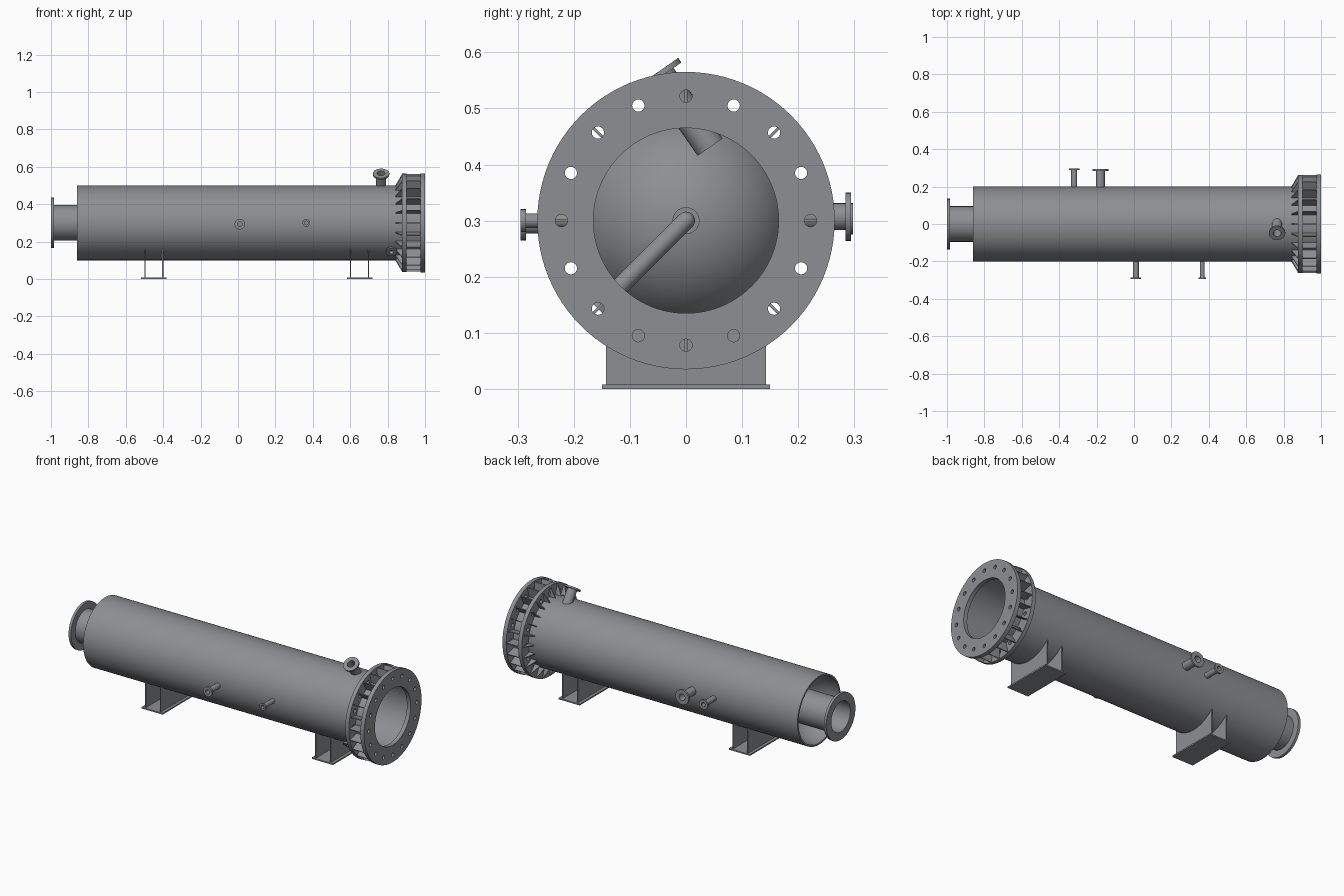
import bpy, bmesh, math
from mathutils import Vector, Matrix

if "Cube" in bpy.data.objects:
    bpy.data.objects.remove(bpy.data.objects["Cube"])

ZC = 0.30                      # height of the vessel axis
STEEL = bpy.data.materials.new("grey_steel")
STEEL.diffuse_color = (0.27, 0.275, 0.29, 1)
STEEL.use_nodes = True
STEEL.node_tree.nodes["Principled BSDF"].inputs["Base Color"].default_value = STEEL.diffuse_color


def finish(name, bm):
    bmesh.ops.recalc_face_normals(bm, faces=bm.faces)
    me = bpy.data.meshes.new(name)
    bm.to_mesh(me)
    bm.free()
    ob = bpy.data.objects.new(name, me)
    bpy.context.collection.objects.link(ob)
    me.materials.append(STEEL)
    bpy.ops.object.select_all(action='DESELECT')
    ob.select_set(True)
    bpy.context.view_layer.objects.active = ob
    bpy.ops.object.shade_smooth_by_angle(angle=math.radians(30))
    return ob


def lathe(name, profile, origin=(0, 0, ZC), axis=(1, 0, 0), n=64):
    """Revolve a closed (distance along axis, radius) outline."""
    rot = Vector((0, 0, 1)).rotation_difference(Vector(axis)).to_matrix().to_4x4()
    mat = Matrix.Translation(origin) @ rot
    bm = bmesh.new()
    rings = []
    for k in range(n):
        a = 2 * math.pi * k / n
        rings.append([bm.verts.new(mat @ Vector((r * math.cos(a), r * math.sin(a), d)))
                      for d, r in profile])
    m = len(profile)
    for k in range(n):
        p, q = rings[k], rings[(k + 1) % n]
        for i in range(m):
            j = (i + 1) % m
            bm.faces.new((p[i], p[j], q[j], q[i]))
    return finish(name, bm)


def plate(bm, pts, thick):
    """Add an extruded polygon to bm, centred on its own plane."""
    pts = [Vector(p) for p in pts]
    nrm = (pts[1] - pts[0]).cross(pts[2] - pts[0]).normalized() * thick
    face = bm.faces.new([bm.verts.new(p - nrm / 2) for p in pts])
    ext = bmesh.ops.extrude_face_region(bm, geom=[face])
    bmesh.ops.translate(bm, vec=nrm, verts=[v for v in ext['geom']
                                            if isinstance(v, bmesh.types.BMVert)])


def drilled_ring(name, x0, x1, r_out, r_in):
    """Flat ring with sixteen bolt holes."""
    cu = bpy.data.curves.new(name, 'CURVE')
    cu.dimensions = '2D'
    cu.fill_mode = 'BOTH'
    cu.extrude = (x1 - x0) / 2
    loops = [(0, 0, r_out, 96), (0, 0, r_in, 96)]
    for k in range(16):
        a = k * math.pi / 8
        loops.append((0.222 * math.cos(a), 0.222 * math.sin(a), 0.011, 16))
    for cx, cy, r, n in loops:
        sp = cu.splines.new('POLY')
        sp.points.add(n - 1)
        sp.use_cyclic_u = True
        for i, p in enumerate(sp.points):
            t = 2 * math.pi * i / n
            p.co = (cx + r * math.cos(t), cy + r * math.sin(t), 0, 1)
    tmp = bpy.data.objects.new(name + "_outline", cu)
    bpy.context.collection.objects.link(tmp)
    dg = bpy.context.evaluated_depsgraph_get()
    me = bpy.data.meshes.new_from_object(tmp.evaluated_get(dg))
    bm = bmesh.new()
    bm.from_mesh(me)
    bpy.data.objects.remove(tmp)
    bpy.data.meshes.remove(me)
    bmesh.ops.remove_doubles(bm, verts=bm.verts, dist=1e-5)
    bm.transform(Matrix.Translation(((x0 + x1) / 2, 0, ZC)) @ Matrix.Rotation(math.pi / 2, 4, 'Y'))
    return finish(name, bm)


def nozzle(name, start, axis, length, r, r_flange, t=0.01):
    """Hollow pipe stub with a flange on its outer end."""
    bore = r * 0.78
    lathe(name, [(0, bore), (0, r), (length - t, r), (length - t, r_flange),
                 (length, r_flange), (length, bore)], start, axis, 32)


# Shell
lathe("shell", [(-0.86, 0.194), (-0.86, 0.2), (0.975, 0.2), (0.975, 0.194)], n=96)

# Inward domed head
steps = [math.pi / 2 * i / 16 for i in range(17)]
dome = [(-0.86 + 0.195 * math.sin(a), max(0.195 * math.cos(a), 0.0005)) for a in steps]
inner = [(-0.86 + 0.190 * math.sin(a), max(0.190 * math.cos(a), 0.0005)) for a in reversed(steps)]
lathe("inverted_dome_head", dome + inner, n=64)

# Neck pipe and its flange
lathe("neck", [(-1.0, 0.088), (-1.0, 0.135), (-0.985, 0.135), (-0.985, 0.095),
               (-0.69, 0.095), (-0.69, 0.088)])

# Bolted main flange
drilled_ring("rear_flange_ring", 0.877, 0.9, 0.263, 0.198)
drilled_ring("front_flange_ring", 0.976, 1.0, 0.265, 0.165)

# Radial gussets: rectangles between the rings, triangles behind them
bm = bmesh.new()
for k in range(24):
    a = k * math.pi / 12
    def at(x, r):
        return (x, r * math.cos(a), ZC + r * math.sin(a))
    plate(bm, [at(0.9, 0.198), at(0.976, 0.198), at(0.976, 0.261), at(0.9, 0.261)], 0.005)
    plate(bm, [at(0.84, 0.198), at(0.877, 0.198), at(0.877, 0.261)], 0.005)
finish("flange_gussets", bm)

# Side nozzles
nozzle("front_nozzle_large", (0.01, -0.19, 0.293), (0, -1, 0), 0.105, 0.016, 0.028)
nozzle("front_nozzle_small", (0.365, -0.19, 0.30), (0, -1, 0), 0.105, 0.013, 0.02)
nozzle("back_nozzle_small", (-0.32, 0.19, 0.303), (0, 1, 0), 0.108, 0.016, 0.028)
nozzle("back_nozzle_large", (-0.18, 0.19, 0.307), (0, 1, 0), 0.104, 0.024, 0.043)

# Slanted top nozzle reaching into the shell
nozzle("top_nozzle", (0.765, 0.043, 0.431), (0, -0.57, 0.82), 0.163, 0.027, 0.044)

# Slanted drain pipe with an inner elbow
h = math.sqrt(0.5)
nozzle("drain_nozzle", (0.82, 0, ZC), (0, -h, -h), 0.222, 0.016, 0.03)
bm = bmesh.new()
bmesh.ops.create_uvsphere(bm, u_segments=24, v_segments=12, radius=0.016,
                          matrix=Matrix.Translation((0.82, 0, ZC)))
finish("drain_elbow", bm)
lathe("drain_inner_stub", [(0.76, 0.012), (0.76, 0.024), (0.77, 0.024), (0.77, 0.016),
                           (0.82, 0.016), (0.82, 0.012)], n=32)

# Saddles: base plate and two curved-top uprights each
for label, xc in (("left", -0.45), ("right", 0.65)):
    bm = bmesh.new()
    plate(bm, [(xc - 0.068, -0.15, 0.004), (xc + 0.068, -0.15, 0.004),
               (xc + 0.068, 0.15, 0.004), (xc - 0.068, 0.15, 0.004)], 0.008)
    for dx in (-0.048, 0.048):
        arc = []
        for i in range(17):
            y = 0.143 - 0.286 * i / 16
            arc.append((xc + dx, y, ZC - math.sqrt(0.198 ** 2 - y * y)))
        plate(bm, [(xc + dx, -0.143, 0.008), (xc + dx, 0.143, 0.008)] + arc, 0.006)
    finish(label + "_saddle", bm)
